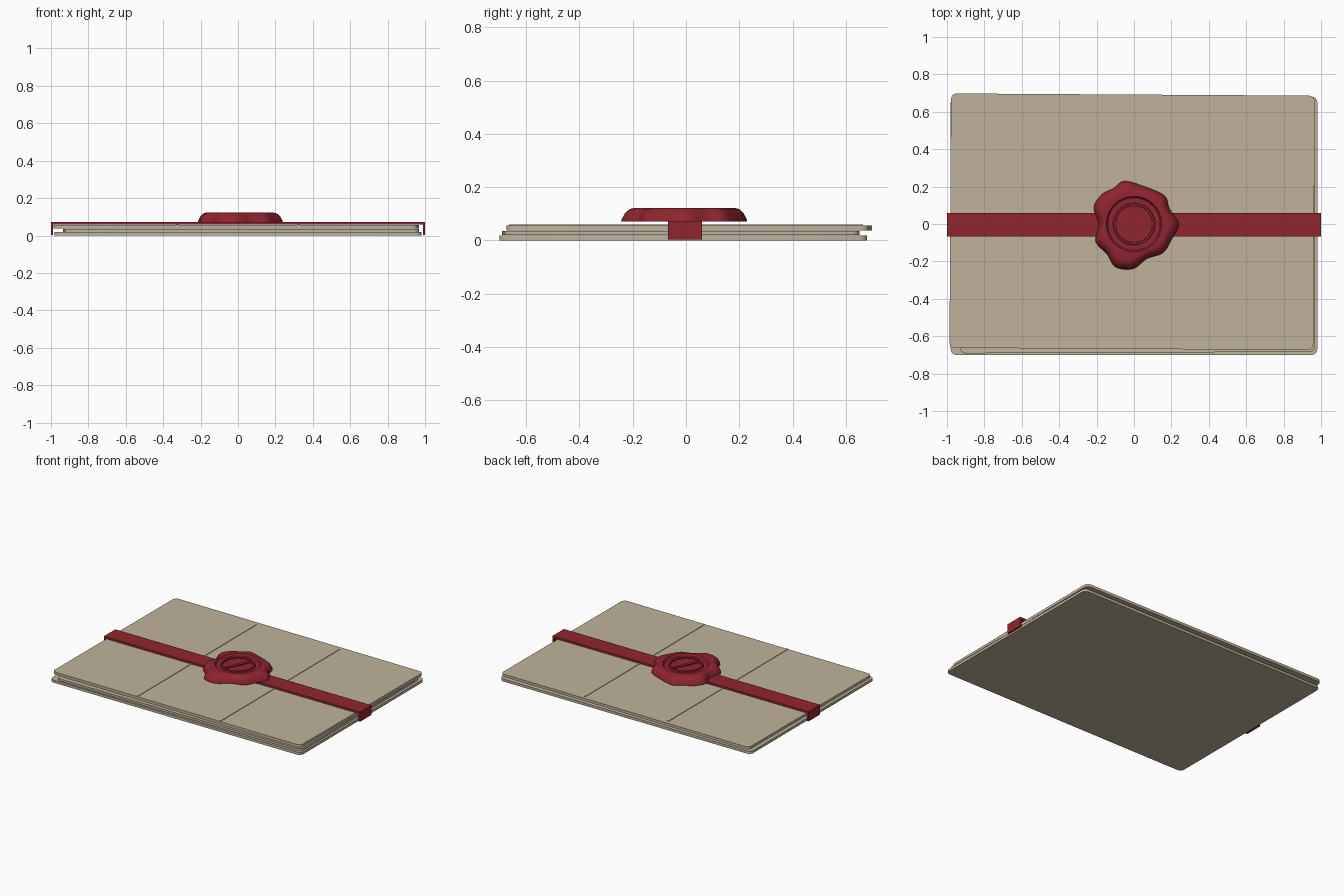
import bpy, bmesh
from math import radians, cos, sin, atan2
from mathutils import Vector, Matrix

if "Cube" in bpy.data.objects:
    bpy.data.objects.remove(bpy.data.objects["Cube"], do_unlink=True)


def material(name, rgb):
    mat = bpy.data.materials.new(name)
    mat.use_nodes = True
    mat.diffuse_color = (*rgb, 1)
    shader = next(n for n in mat.node_tree.nodes if n.type == "BSDF_PRINCIPLED")
    shader.inputs["Base Color"].default_value = (*rgb, 1)
    return mat


paper = material("paper", (0.52, 0.45, 0.33))
red = material("red_wax", (0.28, 0.018, 0.03))


def finish(name, bm, mat, smooth=False):
    bmesh.ops.recalc_face_normals(bm, faces=bm.faces)
    mesh = bpy.data.meshes.new(name)
    bm.to_mesh(mesh)
    bm.free()
    mesh.materials.append(mat)
    obj = bpy.data.objects.new(name, mesh)
    bpy.context.collection.objects.link(obj)
    if smooth:
        bpy.ops.object.select_all(action="DESELECT")
        obj.select_set(True)
        bpy.context.view_layer.objects.active = obj
        bpy.ops.object.shade_smooth_by_angle(angle=radians(32))
    return obj


def slab(name, centre, size, mat, turn=0, corner=0):
    """Box turned about z, with optional rounded vertical corners."""
    bm = bmesh.new()
    bmesh.ops.create_cube(bm, size=1, matrix=Matrix.Diagonal((*size, 1)))
    if corner:
        upright = [e for e in bm.edges
                   if abs(e.verts[0].co.z - e.verts[1].co.z) > size[2] / 2]
        bmesh.ops.bevel(bm, geom=upright, offset=corner, segments=4,
                        profile=0.5, affect="EDGES")
    bm.transform(Matrix.Translation(centre) @ Matrix.Rotation(radians(turn), 4, "Z"))
    return finish(name, bm, mat, smooth=bool(corner))


# Stack of slightly shifted folded sheets
slab("bottom_sheet", (0, -0.01, 0.009), (1.96, 1.38, 0.018), paper, 0, 0.03)
slab("middle_sheet", (0.016, -0.02, 0.027), (1.90, 1.335, 0.015), paper, 0.25, 0.03)
slab("top_sheet", (-0.01, 0.012, 0.047), (1.945, 1.36, 0.019), paper, -0.35, 0.03)

# Fold creases across the top sheet
for side, label in ((-1, "right"), (1, "left")):
    slab(label + "_crease", (side * 0.325, 0, 0.057), (0.014, 1.33, 0.006), paper)

# Ribbon over the stack, folded down at both ends
bm = bmesh.new()
path = [(-1, 0.004), (-1, 0.072), (1, 0.072), (1, 0.004),
        (0.988, 0.004), (0.988, 0.058), (-0.988, 0.058), (-0.988, 0.004)]
face = bm.faces.new([bm.verts.new((x, -0.067, z)) for x, z in path])
ext = bmesh.ops.extrude_face_region(bm, geom=[face])
bmesh.ops.translate(bm, vec=(0, 0.127, 0),
                    verts=[v for v in ext["geom"] if isinstance(v, bmesh.types.BMVert)])
finish("ribbon", bm, red)

# Uneven outline of the wax seal, smoothed into a closed curve
lobes = [Vector(p) for p in (
    (0.24, 0), (0.19, 0.08), (0.165, 0.15), (0.07, 0.195),
    (-0.05, 0.23), (-0.11, 0.19), (-0.17, 0.16), (-0.215, 0.09),
    (-0.19, 0), (-0.205, -0.095), (-0.145, -0.16), (-0.1, -0.23),
    (-0.005, -0.24), (0.07, -0.185), (0.155, -0.155), (0.2, -0.085))]


def smooth_loop(points, steps):
    out = []
    n = len(points)
    for i in range(n):
        a, b, c, d = (points[(i + k) % n] for k in (-1, 0, 1, 2))
        for s in range(steps):
            t = s / steps
            out.append(0.5 * (2 * b + (c - a) * t + (2 * a - 5 * b + 4 * c - d) * t**2
                              + (3 * b - 3 * c + d - a) * t**3))
    return out


outline = smooth_loop(lobes, 4)


def lobed(scale, z):
    return [(p.x * scale, p.y * scale, z) for p in outline]


def circle(radius, z):
    angles = [atan2(p.y, p.x) for p in outline]
    return [(radius * cos(a), radius * sin(a), z) for a in angles]


# Wax seal: lobed sides, flat rim, stamped dish with a raised ring
rings = [lobed(1, 0.07), lobed(0.99, 0.08), lobed(0.94, 0.102), lobed(0.87, 0.117),
         lobed(0.8, 0.122), circle(0.148, 0.122), circle(0.14, 0.11),
         circle(0.112, 0.11), circle(0.11, 0.117), circle(0.1, 0.117), circle(0.098, 0.11)]
bm = bmesh.new()
loops = [[bm.verts.new(co) for co in ring] for ring in rings]
for low, high in zip(loops, loops[1:]):
    for i in range(len(low)):
        j = (i + 1) % len(low)
        bm.faces.new((low[i], low[j], high[j], high[i]))
bm.faces.new(loops[0])
bm.faces.new(loops[-1])
finish("wax_seal", bm, red, smooth=True)

# Raised bar stamped across the dish
slab("seal_bar", (0, 0, 0.112), (0.19, 0.022, 0.01), red, 65)
